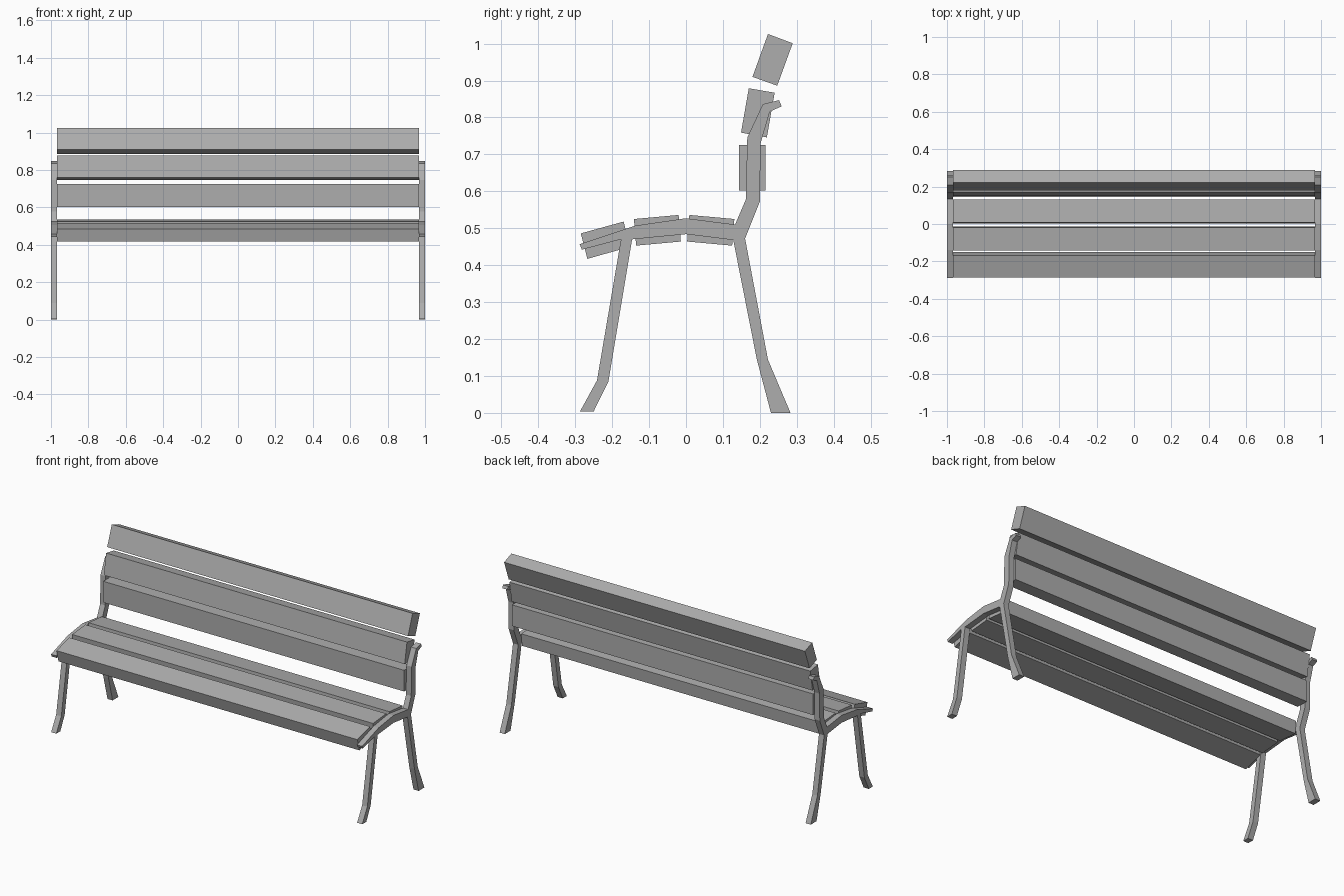
import bpy, bmesh

# Dark grey paint shared by all parts
grey = bpy.data.materials.new("dark_grey")
grey.diffuse_color = (0.42, 0.42, 0.42, 1.0)


def extrude_profile(name, profile, x0, x1):
    """Solid made from a (y, z) outline swept from x0 to x1."""
    bm = bmesh.new()
    face = bm.faces.new([bm.verts.new((x0, y, z)) for y, z in profile])
    ext = bmesh.ops.extrude_face_region(bm, geom=[face])
    verts = [v for v in ext["geom"] if isinstance(v, bmesh.types.BMVert)]
    bmesh.ops.translate(bm, verts=verts, vec=(x1 - x0, 0, 0))
    bmesh.ops.recalc_face_normals(bm, faces=bm.faces[:])
    mesh = bpy.data.meshes.new(name)
    bm.to_mesh(mesh)
    bm.free()
    mesh.materials.append(grey)
    obj = bpy.data.objects.new(name, mesh)
    bpy.context.collection.objects.link(obj)
    return obj


# Cast end frame: legs, seat support and back support in one outline
frame = [
    (-0.287, 0.004), (-0.25, 0.004), (-0.21, 0.085), (-0.146, 0.47),
    (0.0, 0.484), (0.128, 0.468), (0.192, 0.144), (0.23, 0.0),
    (0.283, 0.0), (0.222, 0.144), (0.16, 0.472), (0.2, 0.572),
    (0.202, 0.73), (0.227, 0.816), (0.259, 0.83), (0.252, 0.847),
    (0.208, 0.836), (0.166, 0.746), (0.162, 0.578), (0.133, 0.51),
    (0.0, 0.527), (-0.138, 0.507), (-0.288, 0.457), (-0.282, 0.442),
    (-0.176, 0.47), (-0.241, 0.088),
]
extrude_profile("right_end_frame", frame, 0.967, 1.0)
extrude_profile("left_end_frame", frame, -1.0, -0.967)

# Wooden slats, each a tilted plank spanning between the frames
slats = {
    "seat_slat_front": [(-0.285, 0.486), (-0.169, 0.518), (-0.151, 0.450), (-0.267, 0.417)],
    "seat_slat_middle": [(-0.141, 0.525), (-0.020, 0.536), (-0.014, 0.464), (-0.135, 0.453)],
    "seat_slat_rear": [(0.009, 0.536), (0.131, 0.525), (0.125, 0.453), (0.003, 0.464)],
    "back_slat_lower": [(0.144, 0.602), (0.144, 0.725), (0.215, 0.725), (0.215, 0.602)],
    "back_slat_middle": [(0.170, 0.879), (0.240, 0.867), (0.219, 0.746), (0.149, 0.759)],
    "back_slat_top": [(0.222, 1.026), (0.289, 1.001), (0.247, 0.886), (0.180, 0.910)],
}
for name, outline in slats.items():
    extrude_profile(name, outline, -0.967, 0.967)
